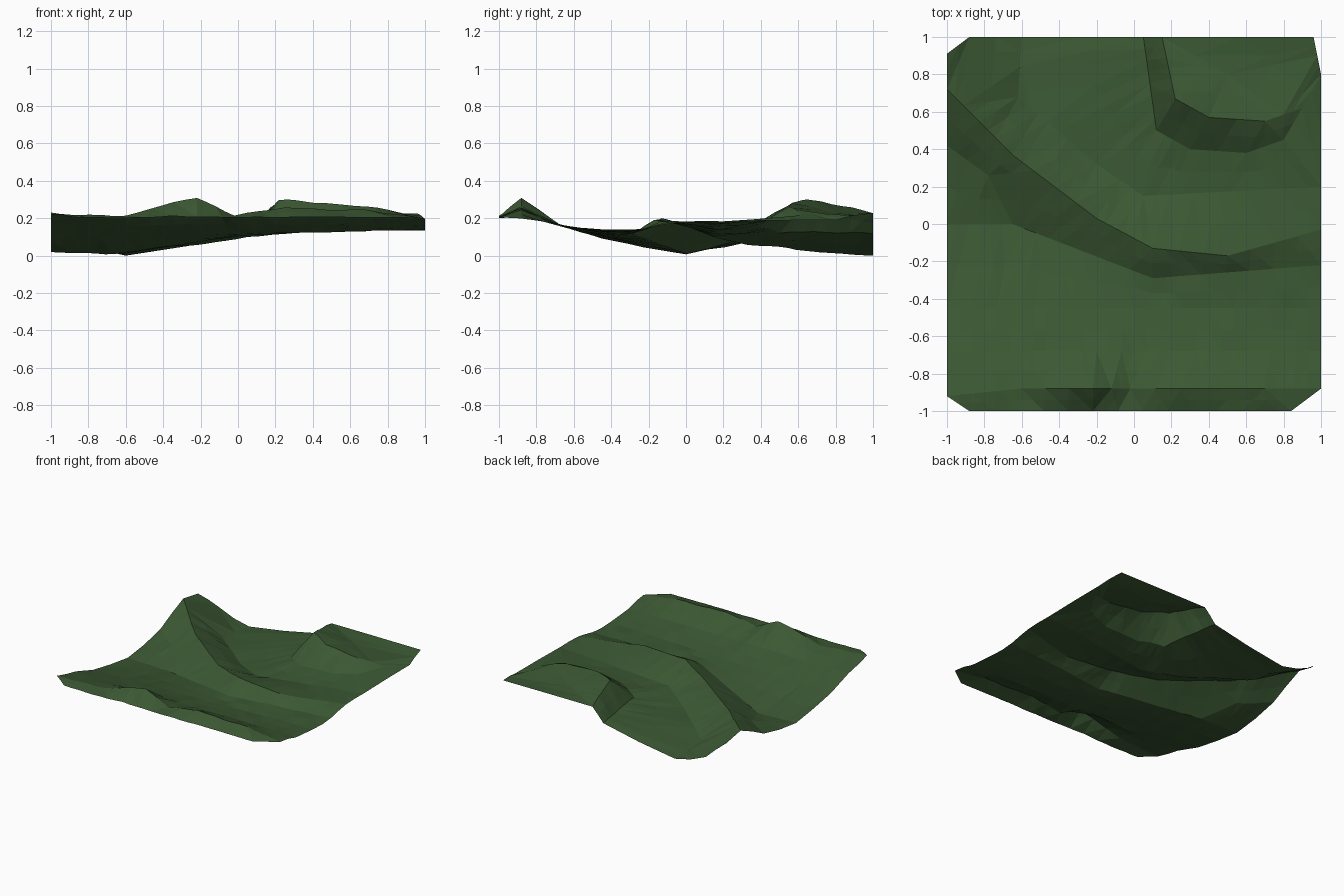
import bpy, bmesh
from mathutils import Vector, noise
from mathutils.geometry import delaunay_2d_cdt

if "Cube" in bpy.data.objects:
    bpy.data.objects.remove(bpy.data.objects["Cube"])


def row(y, z_left, z_right, left=-1, right=1):
    """Straight line across the ground."""
    return [(left, y, z_left), (right, y, z_right)]


def resample(line, step=.13):
    """Split a line into short, even pieces."""
    out = [Vector(line[0])]
    for a, b in zip(line, line[1:]):
        a, b = Vector(a), Vector(b)
        n = max(1, round((b - a).length / step))
        out += [a.lerp(b, i / n) for i in range(1, n + 1)]
    return out


# Low crest along the front: height by x
front_heights = {-.6: .235, -.22: .345, -.02: .235, .25: .28, .7: .265, 1: .22}
front_crest = [(-1, -.92, .24)] + [(x, -.88, z) for x, z in front_heights.items()]

# Long curved dune: crest, foot on the front side, valley on the back side
dune_crest = [(-1, .72, .26), (-.65, .37, .2), (-.2, .03, .19),
              (.1, -.13, .225), (.5, -.17, .21), (1, -.03, .2)]
dune_foot = [(-1, 0, .03), (-.65, 0, .015), (.1, -.29, .13), (1, -.22, .16)]
valley = [(-.6, 1, .005), (-.62, .68, .035), (-.2, .32, .07), (.05, .15, .11), (1, .2, .2)]

# Back right dune: the foot follows its crest
back_crest = [(.15, 1, .25), (.22, .67, .33), (.4, .57, .31), (.7, .55, .285), (.9, .62, .24)]
back_foot = [(x - .1, y if y == 1 else y - .17, .12 + .1 * x) for x, y, z in back_crest]

lines = [
    row(-1, .22, .22, -.88, .84), front_crest, row(-.68, .18, .18), row(-.45, .11, .155),
    dune_crest, dune_foot, [(-1, .42, .1), (-.78, .26, .09)], valley,
    back_crest, back_foot, [(.5, .8, .24)], [(.96, 1, .24), (1, .8, .21)],
    [(-1, .91, .22), (-.88, 1, .1)],
]
points, edges = [], []
for line in lines:
    start = len(points)
    points += resample(line)
    edges += [(i, i + 1) for i in range(start, len(points) - 1)]

# Triangulate the lines into one sheet
verts, _, faces, origin, _, _ = delaunay_2d_cdt(
    [p.xy for p in points], edges, [], 0, 1e-5)
bm = bmesh.new()
made = [bm.verts.new((v.x, v.y, points[o[0]].z)) for v, o in zip(verts, origin)]
for f in faces:
    bm.faces.new([made[i] for i in f])
bmesh.ops.subdivide_edges(bm, edges=bm.edges[:], cuts=1, use_grid_fill=True)
bmesh.ops.triangulate(bm, faces=bm.faces[:])

# Soften the slopes a little, then add small bumps
heights = {}
for v in bm.verts:
    near = [e.other_vert(v).co.z for e in v.link_edges]
    heights[v] = .75 * v.co.z + .25 * sum(near) / len(near)
for v, z in heights.items():
    v.co.z = z + .01 * noise.noise(Vector((v.co.x * 7, v.co.y * 7, 3)))
low = min(v.co.z for v in bm.verts)
for v in bm.verts:
    v.co.z -= low
bmesh.ops.recalc_face_normals(bm, faces=bm.faces[:])
if sum(f.normal.z for f in bm.faces) < 0:
    bmesh.ops.reverse_faces(bm, faces=bm.faces[:])

mesh = bpy.data.meshes.new("hilly_ground")
bm.to_mesh(mesh)
bm.free()
ground = bpy.data.objects.new("hilly_ground", mesh)
bpy.context.collection.objects.link(ground)

# Dark green grass colour
grass = bpy.data.materials.new("grass_green")
grass.diffuse_color = (.045, .1, .034, 1)
grass.use_nodes = True
grass.node_tree.nodes["Principled BSDF"].inputs["Base Color"].default_value = grass.diffuse_color
mesh.materials.append(grass)
